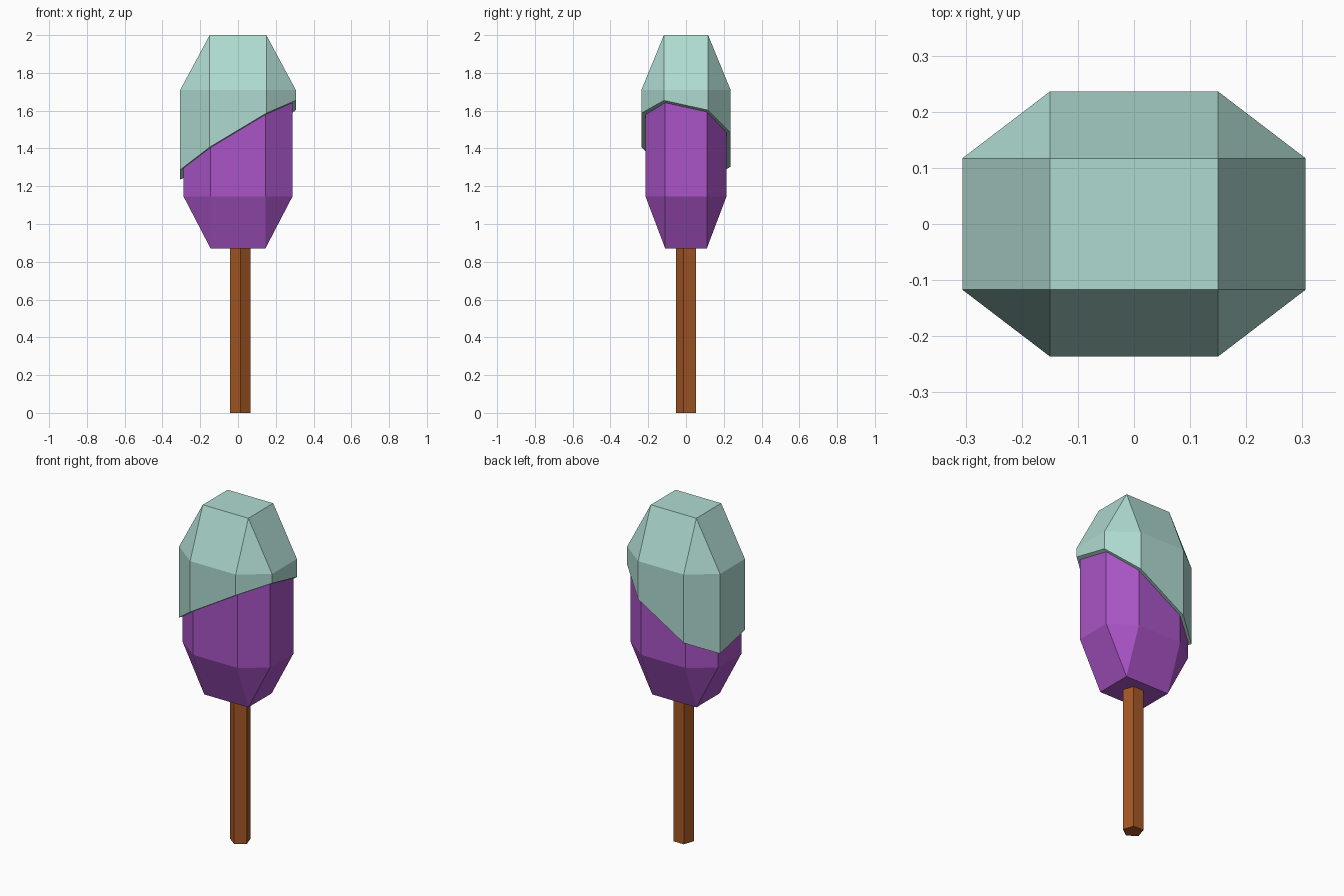
import bpy, bmesh, math
from mathutils import Vector

old = bpy.data.objects.get("Cube")
if old:
    bpy.data.objects.remove(old, do_unlink=True)


def material(name, rgb):
    m = bpy.data.materials.new(name)
    m.use_nodes = True
    m.diffuse_color = (*rgb, 1)
    m.node_tree.nodes["Principled BSDF"].inputs["Base Color"].default_value = (*rgb, 1)
    return m


def add_object(name, bm, mat):
    bmesh.ops.recalc_face_normals(bm, faces=bm.faces)
    mesh = bpy.data.meshes.new(name)
    bm.to_mesh(mesh)
    bm.free()
    mesh.materials.append(mat)
    obj = bpy.data.objects.new(name, mesh)
    bpy.context.collection.objects.link(obj)
    return obj


def faceted_block(x_in, x_out, y_in, y_out, levels):
    """Hull of an eight-sided column that narrows to a rectangle at both ends."""
    z0, z1, z2, z3 = levels
    bm = bmesh.new()
    for sx in (-1, 1):
        for sy in (-1, 1):
            for z in (z0, z3):
                bm.verts.new((sx * x_in, sy * y_in, z))
            for z in (z1, z2):
                bm.verts.new((sx * x_out, sy * y_in, z))
                bm.verts.new((sx * x_in, sy * y_out, z))
    bmesh.ops.convex_hull(bm, input=bm.verts)
    bmesh.ops.dissolve_limit(bm, angle_limit=math.radians(1), verts=bm.verts, edges=bm.edges)
    return bm


ice = material("purple ice", (0.40, 0.09, 0.57))
icing = material("mint icing", (0.43, 0.71, 0.64))
wood = material("brown wood", (0.38, 0.098, 0.018))

# Frozen body
add_object("ice_body", faceted_block(0.145, 0.288, 0.11, 0.214, (0.87, 1.145, 1.69, 1.96)), ice)

# Icing cap, cut off along a slanted plane
cap = faceted_block(0.15, 0.306, 0.117, 0.236, (0.85, 1.13, 1.71, 2.0))
cut = bmesh.ops.bisect_plane(cap, geom=cap.verts[:] + cap.edges[:] + cap.faces[:],
                             plane_co=(0, 0, 1.445), plane_no=Vector((-0.6, 0.22, 1)).normalized(),
                             clear_inner=True)
rim = [e for e in cut["geom_cut"] if isinstance(e, bmesh.types.BMEdge)]
bmesh.ops.holes_fill(cap, edges=rim, sides=0)
add_object("icing_cap", cap, icing)

# Five-sided stick
stick = bmesh.new()
bmesh.ops.create_cone(stick, cap_ends=True, segments=5, radius1=0.058, radius2=0.058, depth=1.0)
top_corner = max(stick.verts, key=lambda v: v.co.y).co
turn = -math.pi / 2 - math.atan2(top_corner.y, top_corner.x)
stick_obj = add_object("stick", stick, wood)
stick_obj.rotation_euler.z = turn
stick_obj.location = (0.012, 0.005, 0.5)
